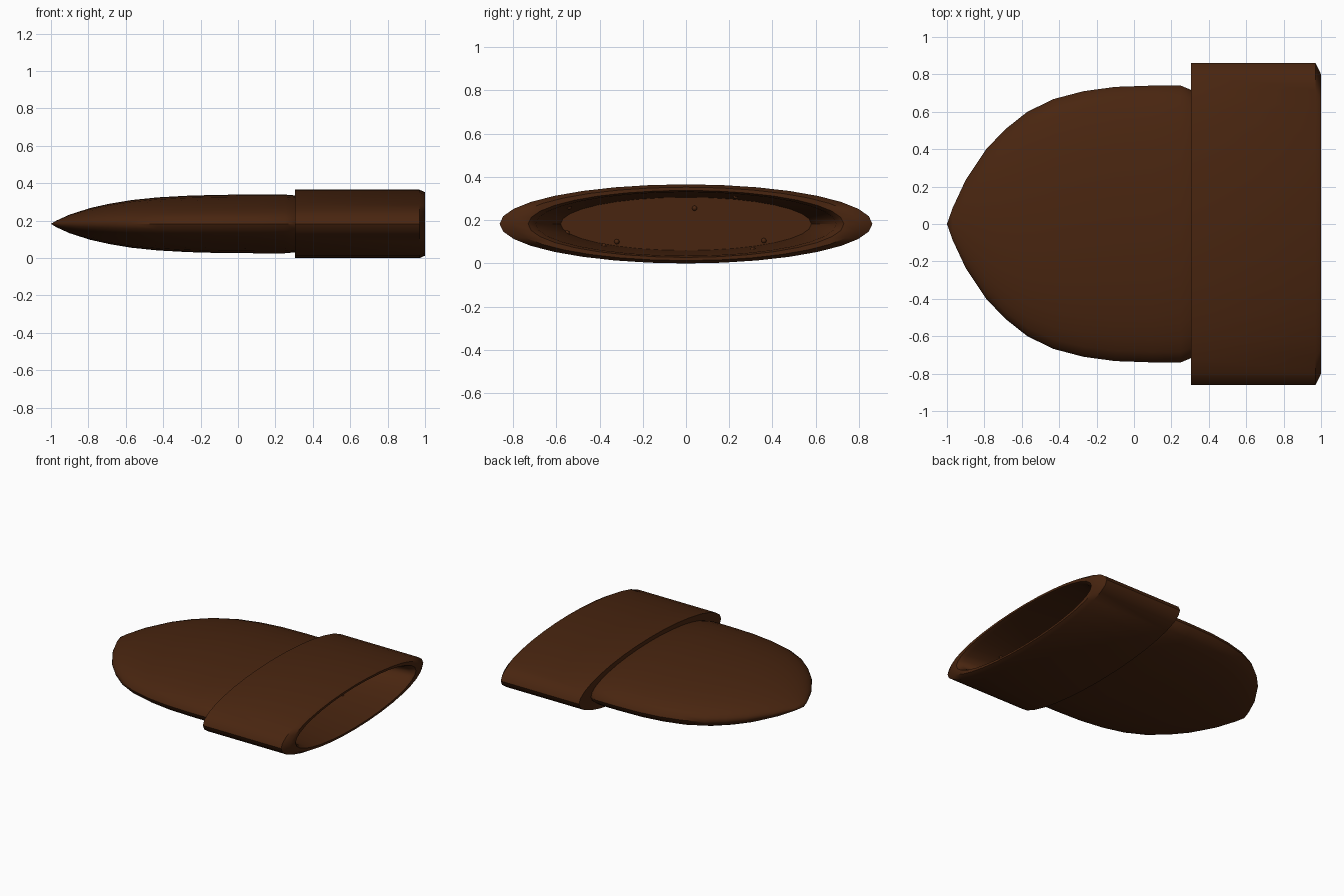
import bpy, bmesh, math

if "Cube" in bpy.data.objects:
    bpy.data.objects.remove(bpy.data.objects["Cube"])

SIDES = 32
FLAT = 0.2122      # z squash of the round section
ZC = 0.1825        # height of the long axis

brown = bpy.data.materials.new("dark brown")
brown.diffuse_color = (0.066, 0.0185, 0.005, 1)
brown.use_nodes = True
brown.node_tree.nodes["Principled BSDF"].inputs["Base Color"].default_value = brown.diffuse_color


def finish(bm, name, angle):
    bmesh.ops.recalc_face_normals(bm, faces=bm.faces)
    me = bpy.data.meshes.new(name)
    bm.to_mesh(me)
    bm.free()
    ob = bpy.data.objects.new(name, me)
    bpy.context.collection.objects.link(ob)
    me.materials.append(brown)
    bpy.ops.object.select_all(action='DESELECT')
    ob.select_set(True)
    bpy.context.view_layer.objects.active = ob
    bpy.ops.object.shade_smooth_by_angle(angle=math.radians(angle))
    return ob


def lathe(name, profile, angle=40):
    """Turn (x, radius) points round the x axis, flattened in z; radius 0 closes an end."""
    bm = bmesh.new()
    rings = []
    for x, r in profile:
        if r == 0:
            rings.append([bm.verts.new((x, 0, ZC))] * SIDES)
        else:
            rings.append([bm.verts.new((x, r * math.cos(t), ZC + FLAT * r * math.sin(t)))
                          for t in (2 * math.pi * i / SIDES for i in range(SIDES))])
    for a, b in zip(rings, rings[1:]):
        for i in range(SIDES):
            j = (i + 1) % SIDES
            quad = list(dict.fromkeys((a[i], a[j], b[j], b[i])))
            bm.faces.new(quad)
    return finish(bm, name, angle)


# pointed, flattened body
lathe("body", [(-1, 0), (-0.97, 0.085), (-0.9, 0.235), (-0.79, 0.40), (-0.69, 0.505),
               (-0.57, 0.60), (-0.43, 0.668), (-0.27, 0.71), (-0.1, 0.733), (0.1, 0.74),
               (0.25, 0.74), (0.31, 0.715), (0.36, 0.66), (0.36, 0)])

# collar with a chamfered rim and a tapering hollow closed by a flat floor
lathe("collar", [(0.305, 0.60), (0.305, 0.862), (0.97, 0.862), (1.0, 0.80),
                 (1.0, 0.73), (0.97, 0.695), (0.40, 0.58), (0.40, 0)])

# tiny studs inside the hollow: (y, z)
studs = [(0.04, 0.255), (0.36, 0.105), (-0.32, 0.10), (-0.38, 0.08),
         (0.31, 0.065), (0.23, 0.31), (-0.55, 0.14), (-0.54, 0.26)]
bm = bmesh.new()
for y, z in studs:
    r = math.hypot(y, (z - ZC) / FLAT)
    x = 0.40 + max(0, r - 0.58) / 0.115 * 0.57
    ball = bmesh.ops.create_uvsphere(bm, u_segments=10, v_segments=6, radius=0.012)
    bmesh.ops.translate(bm, verts=ball["verts"], vec=(x, y, z))
finish(bm, "studs", 60)
